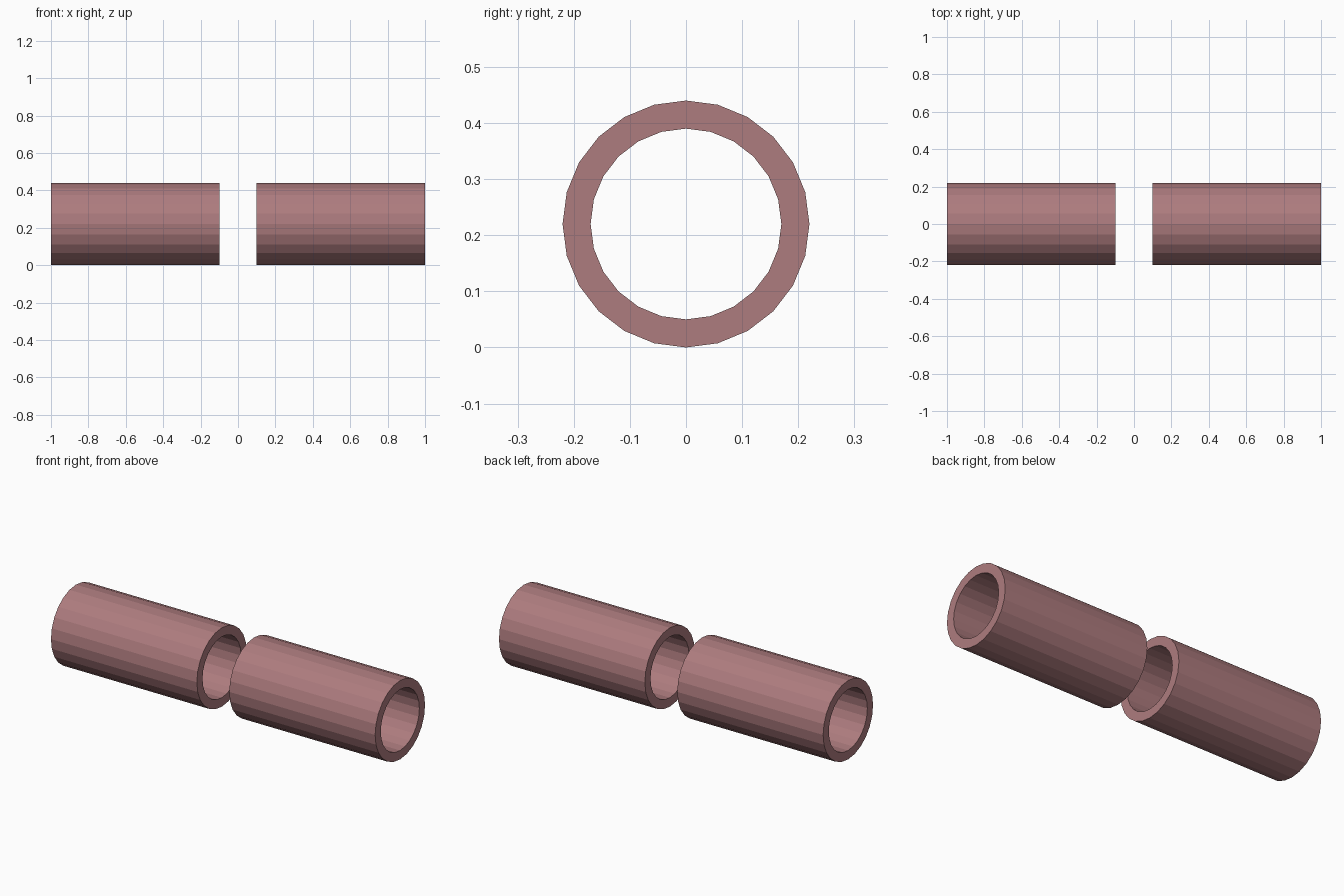
import bpy, bmesh, math

if "Cube" in bpy.data.objects:
    bpy.data.objects.remove(bpy.data.objects["Cube"])

SIDES, OUTER, INNER = 24, 0.22, 0.17

mat = bpy.data.materials.new("dusty_rose")
mat.diffuse_color = (0.42, 0.2, 0.21, 1)
mat.use_nodes = True
mat.node_tree.nodes["Principled BSDF"].inputs["Base Color"].default_value = mat.diffuse_color


def pipe(name, x0, x1):
    """Open tube along x, resting on the ground."""
    bm = bmesh.new()

    def ring(x, r):
        angles = [2 * math.pi * i / SIDES for i in range(SIDES)]
        return [bm.verts.new((x, r * math.cos(a), OUTER + r * math.sin(a))) for a in angles]

    # Outer wall, end rim, bore, other rim
    loops = [ring(x0, OUTER), ring(x1, OUTER), ring(x1, INNER), ring(x0, INNER)]
    for k in range(4):
        a, b = loops[k], loops[(k + 1) % 4]
        for i in range(SIDES):
            j = (i + 1) % SIDES
            bm.faces.new((a[i], b[i], b[j], a[j]))
    bmesh.ops.recalc_face_normals(bm, faces=bm.faces)
    mesh = bpy.data.meshes.new(name)
    bm.to_mesh(mesh)
    bm.free()
    mesh.materials.append(mat)
    obj = bpy.data.objects.new(name, mesh)
    bpy.context.collection.objects.link(obj)


# Two pipe sections with a gap between them
pipe("left_pipe", -1.0, -0.1)
pipe("right_pipe", 0.1, 1.0)
